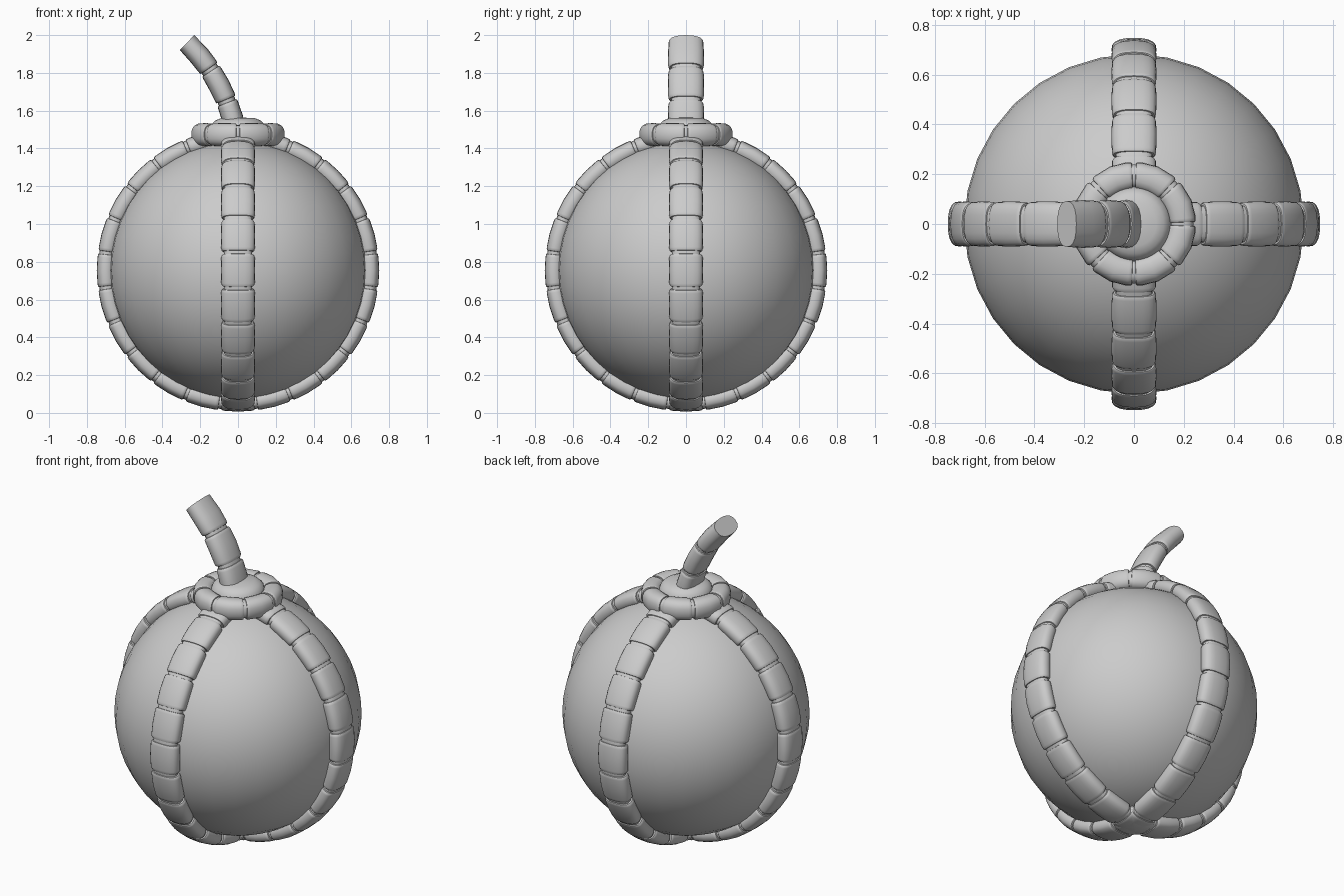
import bpy, bmesh, math
from mathutils import Vector

if "Cube" in bpy.data.objects:
    bpy.data.objects.remove(bpy.data.objects["Cube"])

grey = bpy.data.materials.new("plain grey")
grey.diffuse_color = (0.6, 0.6, 0.6, 1)
grey.use_nodes = True
grey.node_tree.nodes["Principled BSDF"].inputs["Base Color"].default_value = grey.diffuse_color


def finish(bm, name, angle=35):
    bmesh.ops.recalc_face_normals(bm, faces=bm.faces)
    me = bpy.data.meshes.new(name)
    bm.to_mesh(me)
    bm.free()
    me.materials.append(grey)
    ob = bpy.data.objects.new(name, me)
    bpy.context.collection.objects.link(ob)
    bpy.ops.object.select_all(action='DESELECT')
    ob.select_set(True)
    bpy.context.view_layer.objects.active = ob
    bpy.ops.object.shade_smooth_by_angle(angle=math.radians(angle))
    return ob


# (offset within one segment, cross-section scale): block with a neck at each end
SEGMENT = [(-0.5, .84), (-.455, .84), (-.45, .93), (-.42, .98), (-.36, 1.0),
           (0, 1.02), (.36, 1.0), (.42, .98), (.45, .93), (.455, .84)]


def segmented_arc(name, centre, u, v, radius, first, pitch, count,
                  half_r, half_w, power=2.6, closed=False, blunt=False, sides=20):
    """Sweep a rounded section along an arc, pinched between segments."""
    c, u, v = Vector(centre), Vector(u), Vector(v)
    w = u.cross(v)
    section = []
    for i in range(sides):
        a = 2 * math.pi * i / sides
        ca, sa = math.cos(a), math.sin(a)
        section.append((math.copysign(abs(ca) ** (2 / power), ca) * half_r,
                        math.copysign(abs(sa) ** (2 / power), sa) * half_w))
    stations = [(first + pitch * (k + f), s) for k in range(count) for f, s in SEGMENT]
    if blunt:
        stations = stations[:-4] + [(first + pitch * (count - .5), .98)]
    bm = bmesh.new()
    rings = []
    for deg, s in stations:
        a = math.radians(deg)
        n = u * math.cos(a) + v * math.sin(a)
        rings.append([bm.verts.new(c + n * (radius + p * s) + w * (q * s)) for p, q in section])
    pairs = list(zip(rings, rings[1:]))
    if closed:
        pairs.append((rings[-1], rings[0]))
    else:
        bm.faces.new(rings[0])
        bm.faces.new(rings[-1])
    for r0, r1 in pairs:
        for i in range(sides):
            j = (i + 1) % sides
            bm.faces.new((r0[i], r0[j], r1[j], r1[i]))
    return finish(bm, name)


# round body
bm = bmesh.new()
bmesh.ops.create_uvsphere(bm, u_segments=32, v_segments=24, radius=0.682)
bmesh.ops.translate(bm, verts=bm.verts, vec=(0, 0, 0.755))
finish(bm, "body", 60)

# two segmented bands running down, under and up the other side
for name, u in (("side_band", (1, 0, 0)), ("front_band", (0, 1, 0))):
    segmented_arc(name, (0, 0, 0.755), u, (0, 0, 1), 0.7, -255, 15, 23, 0.047, 0.089)

# segmented collar around the top
segmented_arc("collar", (0, 0, 1.473), (1, 0, 0), (0, 1, 0), 0.192,
              22.5, 45, 8, 0.057, 0.06, power=2.4, closed=True)

# low cap inside the collar
bm = bmesh.new()
prof = [(0.15, 1.42), (0.15, 1.5), (0.14, 1.53), (0.12, 1.548), (0.09, 1.56), (0.0, 1.565)]
vs = [bm.verts.new((r, 0, z)) for r, z in prof]
es = [bm.edges.new(p) for p in zip(vs, vs[1:])]
bmesh.ops.spin(bm, geom=vs + es, cent=(0, 0, 0), axis=(0, 0, 1),
               angle=2 * math.pi, steps=32)
bmesh.ops.remove_doubles(bm, verts=bm.verts, dist=1e-4)
finish(bm, "cap")

# bent segmented stem leaning to the left
segmented_arc("stem", (-0.895, 0, 1.313), (1, 0, 0), (0, 0, 1), 0.9,
              16, 12, 3, 0.056, 0.094, power=2.4, blunt=True)
